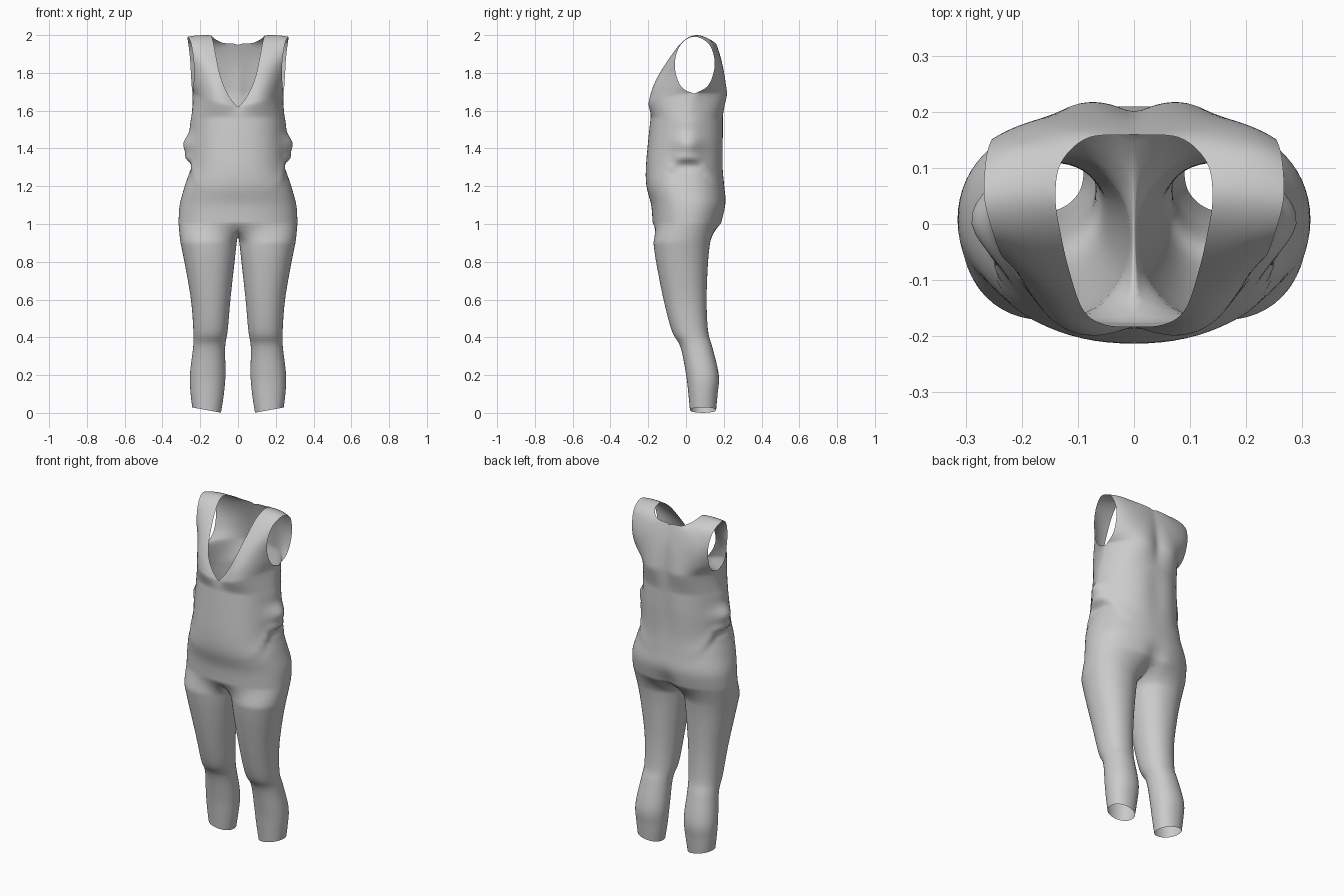
import bpy, bmesh
from math import sin, cos, pi, radians, exp
from mathutils import Vector

if "Cube" in bpy.data.objects:
    bpy.data.objects.remove(bpy.data.objects["Cube"])

H = 10          # segments from centre line to side
INNER = 8       # segments on the inner leg


def catmull(keys, n):
    """Smooth curve through tuples of any length."""
    out = []
    for i in range(len(keys) - 1):
        a, b = keys[max(i - 1, 0)], keys[i]
        c, d = keys[i + 1], keys[min(i + 2, len(keys) - 1)]
        for s in range(n):
            t = s / n
            out.append([0.5 * (2 * q + (r - p) * t + (2 * p - 5 * q + 4 * r - w) * t * t
                               + (3 * q - p - 3 * r + w) * t ** 3)
                        for p, q, r, w in zip(a, b, c, d)])
    return out + [list(keys[-1])]


def spow(v, p):
    return abs(v) ** p * (1 if v >= 0 else -1)


def gauss(v, width):
    return exp(-(v / width) ** 2)


def torso_ring(z, half, yf, yb):
    """Half ring from centre front round the side to centre back."""
    ring = []
    for i in range(2 * H + 1):
        a = -pi / 2 + pi * i / (2 * H)
        x = half * spow(cos(a), 0.9) if 0 < i < 2 * H else 0
        y = (yf + yb) / 2 + (yb - yf) / 2 * spow(sin(a), 0.9)
        # seat cleft and spine hollow
        if y > 0:
            y -= 0.035 * gauss(x, 0.035) * gauss(z - 0.99, 0.08)
            y -= 0.012 * gauss(x, 0.05) * gauss(z - 1.42, 0.17)
        # gathered cloth at the waist sides
        if x > 0.12:
            side = gauss(y - 0.01, 0.065)
            x += side * (0.058 * gauss(z - 1.42, 0.055) + 0.018 * gauss(z - 1.53, 0.06))
            fold = z - 1.35 + 1.2 * max(abs(y - 0.01) - 0.05, 0)
            x += gauss(y - 0.01, 0.11) * (0.032 * gauss(fold, 0.02)
                                          - 0.012 * gauss(fold + 0.04, 0.02))
        ring.append(Vector((x, y, z)))
    return ring


def leg_ring(z, xi, xo, yf, yb):
    """Closed ring: long outer arc, then short inner arc."""
    angles = [-150 + 300 * i / (2 * H) for i in range(2 * H + 1)]
    angles += [150 + 60 * i / INNER for i in range(1, INNER)]
    ring = []
    for d in angles:
        c, s = cos(radians(d)), sin(radians(d))
        hem = 0.015 * c * gauss(z, 0.08)
        ring.append(Vector(((xi + xo) / 2 + (xo - xi) / 2 * spow(c, 0.93),
                            (yf + yb) / 2 + (yb - yf) / 2 * spow(s, 0.93), z + hem)))
    return ring


bm = bmesh.new()


def loft(rings, closed=False):
    rows = [[bm.verts.new(p) for p in r] for r in rings]
    n = len(rows[0])
    for a, b in zip(rows, rows[1:]):
        for i in range(n if closed else n - 1):
            j = (i + 1) % n
            bm.faces.new((a[i], a[j], b[j], b[i]))


# Bodice: strip from neck edge / centre back (first) to armhole edge (last)
strip = [
    (0, -.183, 1.615, .150, -.170, 1.65, .240, .045, 1.69),
    (.050, -.180, 1.68, .155, -.157, 1.72, .237, -.020, 1.72),
    (.090, -.155, 1.77, .165, -.128, 1.79, .232, -.055, 1.80),
    (.115, -.085, 1.88, .180, -.083, 1.88, .237, -.055, 1.885),
    (.130, -.020, 1.96, .195, -.020, 1.965, .250, -.020, 1.96),
    (.140, .045, 1.998, .205, .050, 2.0, .267, .045, 1.992),
    (.130, .110, 1.985, .200, .125, 1.975, .264, .115, 1.96),
    (.080, .155, 1.958, .185, .162, 1.92, .255, .148, 1.89),
    (0, .160, 1.945, .150, .187, 1.85, .250, .148, 1.81),
    (0, .185, 1.84, .140, .198, 1.76, .245, .115, 1.73),
    (0, .197, 1.68, .130, .203, 1.68, .240, .045, 1.69)]
rows = []
for k in catmull(strip, 4):
    n, m, a = Vector(k[:3]), Vector(k[3:6]), Vector(k[6:])
    row = []
    for j in range(H + 1):
        t = j / H
        p = n * (1 - t) * (1 - 2 * t) + m * 4 * t * (1 - t) + a * t * (2 * t - 1)
        p.x = max(p.x, 0)
        row.append(p)
    rows.append(row)
loft(rows)
chest = rows[0] + rows[-1][-2::-1]

# Torso from chest to hips: z, half width, front y, back y
torso = [(1.57, .236, -.187, .200), (1.45, .240, -.200, .203), (1.30, .253, -.213, .200),
         (1.20, .283, -.210, .205), (1.10, .310, -.185, .212), (1.00, .316, -.177, .192)]
torso_rings = [torso_ring(*k) for k in catmull(torso, 6)]
loft([chest] + torso_rings)

# Legs: z, inner x, outer x, front y, back y
leg = [(.91, .006, .308, -.175, .130), (.80, .018, .285, -.160, .118),
       (.60, .040, .250, -.120, .110), (.43, .055, .237, -.075, .118),
       (.35, .068, .238, -.030, .140), (.20, .066, .256, .000, .175),
       (.10, .075, .252, .012, .168), (.015, .090, .243, .020, .160)]
hip = torso_rings[-1]
front, back = hip[0], hip[-1]
crotch = []
for i in range(1, INNER):
    p = back.lerp(front, i / INNER)
    p.z -= 0.06 * sin(pi * i / INNER) ** 0.7
    crotch.append(p)
loft([hip + crotch] + [leg_ring(*k) for k in catmull(leg, 4)], closed=True)

# Weld the parts and mirror to the other half
bmesh.ops.remove_doubles(bm, verts=bm.verts, dist=0.0005)
bmesh.ops.recalc_face_normals(bm, faces=bm.faces)
mesh = bpy.data.meshes.new("jumpsuit")
bm.to_mesh(mesh)
bm.free()
mesh.polygons.foreach_set("use_smooth", [True] * len(mesh.polygons))
suit = bpy.data.objects.new("jumpsuit", mesh)
bpy.context.collection.objects.link(suit)
mirror = suit.modifiers.new("mirror", 'MIRROR')
mirror.use_clip = True
mirror.merge_threshold = 0.001
smooth = suit.modifiers.new("smooth", 'SUBSURF')
smooth.levels = smooth.render_levels = 1
